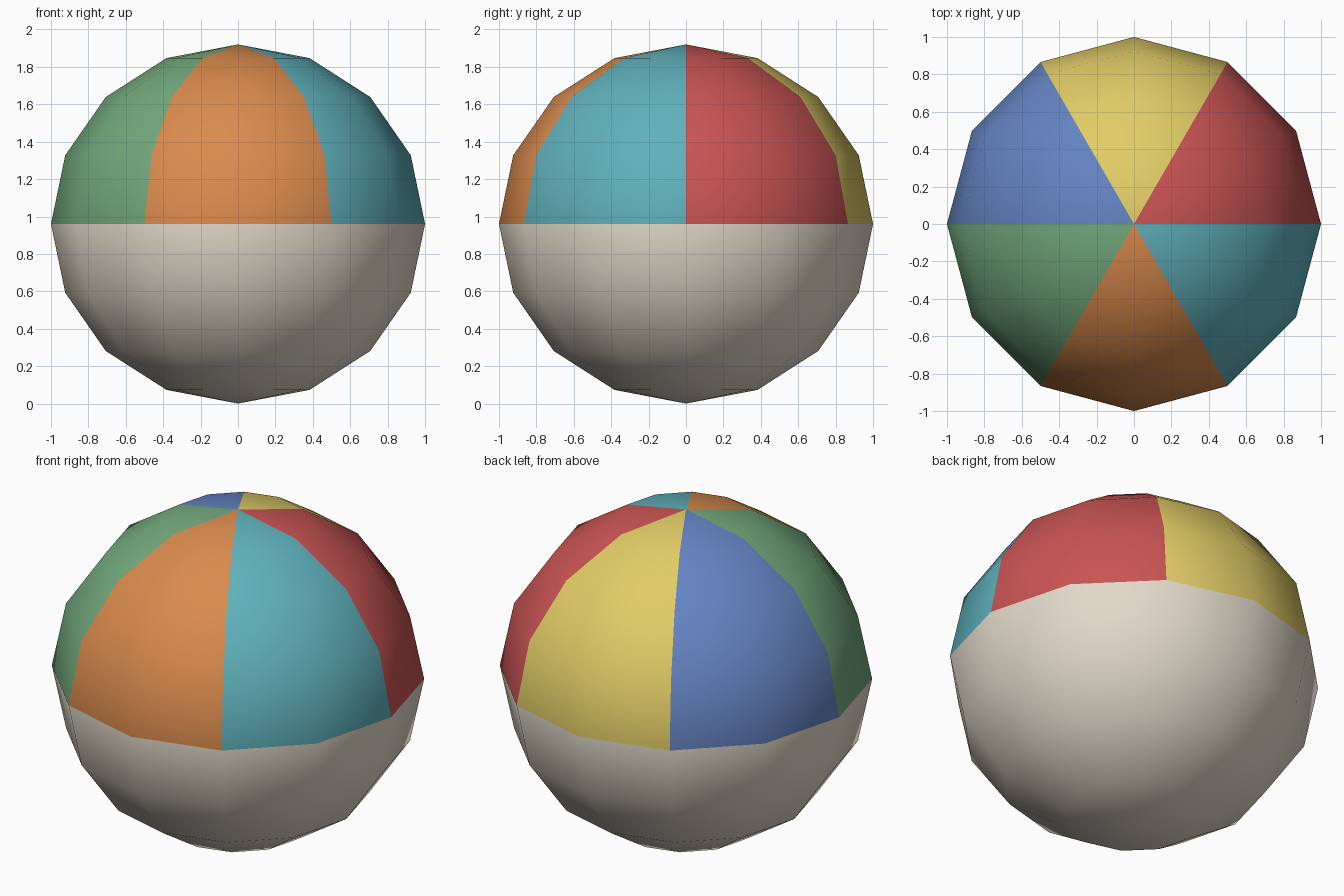
import bpy, bmesh, math

if "Cube" in bpy.data.objects:
    bpy.data.objects.remove(bpy.data.objects["Cube"])


def material(name, rgb):
    """Flat material from 0-255 display values, stored as linear."""
    lin = [((c / 255 + 0.055) / 1.055) ** 2.4 for c in rgb]
    m = bpy.data.materials.new(name)
    m.diffuse_color = (*lin, 1)
    m.use_nodes = True
    m.node_tree.nodes["Principled BSDF"].inputs["Base Color"].default_value = m.diffuse_color
    return m


# Six wedge colours counter-clockwise from +x, then the base colour
palette = [
    ("red", (202, 84, 84)),
    ("yellow", (226, 205, 103)),
    ("blue", (101, 132, 195)),
    ("green", (115, 169, 125)),
    ("orange", (218, 139, 77)),
    ("teal", (96, 177, 188)),
    ("cream", (226, 218, 202)),
]
HALF_HEIGHT = 0.96

# Slightly squashed low-poly ball
bpy.ops.mesh.primitive_uv_sphere_add(segments=12, ring_count=8, radius=1)
ball = bpy.context.object
ball.name = "ball"
for name, rgb in palette:
    ball.data.materials.append(material(name, rgb))

bm = bmesh.new()
bm.from_mesh(ball.data)
bmesh.ops.scale(bm, vec=(1, 1, HALF_HEIGHT), verts=bm.verts)

# Upper half in 60 degree wedges, lower half plain
for f in bm.faces:
    c = f.calc_center_median()
    angle = math.degrees(math.atan2(c.y, c.x)) % 360
    f.material_index = int(angle // 60) if c.z > 0 else 6
    f.smooth = True

bmesh.ops.translate(bm, vec=(0, 0, HALF_HEIGHT), verts=bm.verts)
bm.to_mesh(ball.data)
bm.free()
